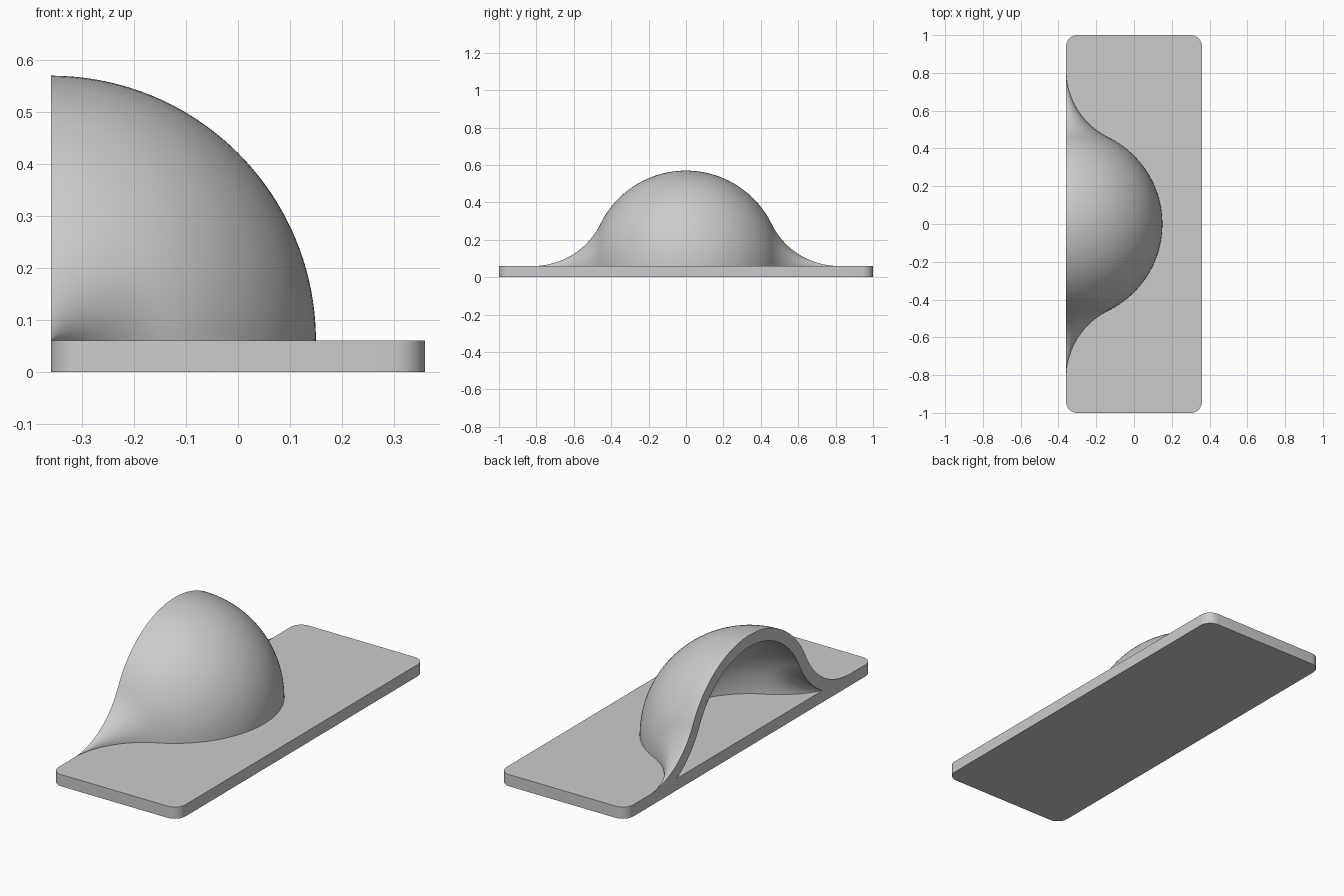
import bpy, bmesh
from math import sin, cos, pi, radians, sqrt, atan2, asin

if "Cube" in bpy.data.objects:
    bpy.data.objects.remove(bpy.data.objects["Cube"], do_unlink=True)

WIDTH, LENGTH, THICK = 0.72, 2.0, 0.06   # base plate; the shell wall is as thick
CORNER = 0.06
DOME, FLARE = 0.51, 0.40                 # radii of the dome and of its flared foot
EDGE = -WIDTH / 2

grey = bpy.data.materials.new("light grey")
grey.use_nodes = True
grey.diffuse_color = (0.6, 0.6, 0.6, 1)
grey.node_tree.nodes["Principled BSDF"].inputs["Base Color"].default_value = (0.6, 0.6, 0.6, 1)


def finish(name, bm):
    bmesh.ops.recalc_face_normals(bm, faces=bm.faces[:])
    mesh = bpy.data.meshes.new(name)
    bm.to_mesh(mesh)
    bm.free()
    mesh.materials.append(grey)
    obj = bpy.data.objects.new(name, mesh)
    bpy.context.collection.objects.link(obj)
    bpy.ops.object.select_all(action='DESELECT')
    obj.select_set(True)
    bpy.context.view_layer.objects.active = obj
    bpy.ops.object.shade_smooth_by_angle(angle=radians(30))
    return obj


def bell(offset, n=24):
    """Bell outline (y, radius) from -y to +y, moved inwards by offset."""
    centre = sqrt((DOME + FLARE) ** 2 - FLARE ** 2)
    dome, flare = DOME - offset, FLARE + offset
    join = atan2(FLARE, centre)
    foot = asin(FLARE / flare)
    half = [(dome * sin(a), dome * cos(a))
            for a in ((pi / 2 - join) * i / n for i in range(n + 1))]
    for i in range(1, n + 1):
        a = join + (foot - join) * i / n
        half.append((centre - flare * cos(a), FLARE - flare * sin(a)))
    half[-1] = (half[-1][0], 0.0)
    return [(-y, r) for y, r in reversed(half[1:])] + half


# Base plate with rounded corners
bm = bmesh.new()
bmesh.ops.create_cube(bm, size=1)
for v in bm.verts:
    v.co.x *= WIDTH
    v.co.y *= LENGTH
    v.co.z = (v.co.z + 0.5) * THICK
upright = [e for e in bm.edges if abs(e.verts[0].co.z - e.verts[1].co.z) > THICK / 2]
bmesh.ops.bevel(bm, geom=upright, offset=CORNER, segments=10, profile=0.5, affect='EDGES')
finish("base_plate", bm)

# Hollow bell shell: closed wall section turned a quarter round the plate edge
bm = bmesh.new()
section = bell(0) + bell(THICK)[::-1]
steps = 40
axis = {i: bm.verts.new((EDGE, y, THICK)) for i, (y, r) in enumerate(section) if r == 0}
rings = []
for s in range(steps + 1):
    a = pi / 2 * s / steps
    rings.append([axis.get(i) or bm.verts.new((EDGE + r * cos(a), y, THICK + r * sin(a)))
                  for i, (y, r) in enumerate(section)])
for low, high in zip(rings, rings[1:]):
    for i in range(len(section)):
        j = (i + 1) % len(section)
        corners = list(dict.fromkeys((low[i], low[j], high[j], high[i])))
        if len(corners) > 2:
            bm.faces.new(corners)
# Flat cut face of the wall, flush with the plate edge
bm.faces.new(rings[-1])
finish("bell_shell", bm)
